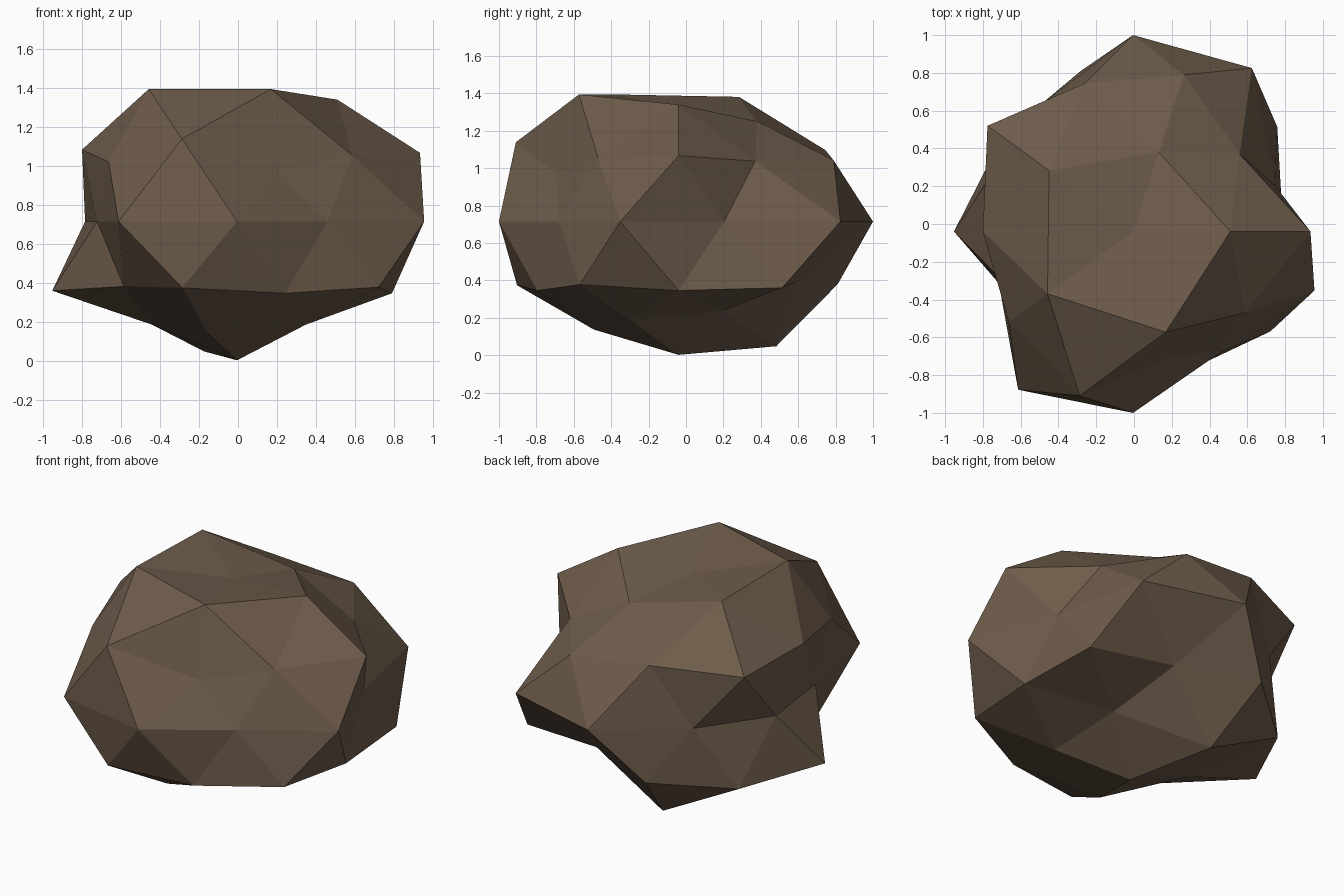
import bpy
import bmesh
import math
from mathutils import Vector

cube = bpy.data.objects.get("Cube")
if cube:
    bpy.data.objects.remove(cube, do_unlink=True)

# Plain brown stone
stone = bpy.data.materials.new("brown_stone")
stone.use_nodes = True
color = (0.155, 0.107, 0.070, 1.0)
stone.diffuse_color = color
stone.node_tree.nodes["Principled BSDF"].inputs["Base Color"].default_value = color

# How far each corner is pushed out, ring by ring from the bottom up,
# counter-clockwise from the +x side within each ring
rings = [
    [0.95],
    [0.75, 1.045, 0.83, 0.905, 0.83],
    [0.935, 0.8, 1.005, 0.845, 0.935],
    [1.055, 1.0, 1.06, 1.015, 1.005],
    [0.79, 1.07, 1.04, 0.83, 0.82, 0.755, 1.035, 0.96, 0.79, 1.01],
    [1.05, 0.975, 1.065, 0.91, 0.77],
    [0.82, 0.97, 0.935, 1.075, 0.86],
    [0.98, 0.84, 1.045, 1.065, 1.065],
    [0.8],
]
push = [radius for ring in rings for radius in ring]
center = Vector((-0.005, -0.04, 0.715))
flatten = 0.75


def ring_order(vert):
    """Sort key: ring height first, then angle around the z axis."""
    angle = math.degrees(math.atan2(vert.co.y, vert.co.x))
    return round(vert.co.z, 2), round(angle) % 360


# Faceted rock: a low-poly ball with uneven radius, squashed in height
bm = bmesh.new()
bmesh.ops.create_icosphere(bm, subdivisions=2, radius=1.0)
for vert, radius in zip(sorted(bm.verts, key=ring_order), push):
    vert.co *= radius
    vert.co.z *= flatten
    vert.co += center
for face in bm.faces:
    face.smooth = False
bmesh.ops.recalc_face_normals(bm, faces=bm.faces)

mesh = bpy.data.meshes.new("rock")
bm.to_mesh(mesh)
bm.free()
mesh.materials.append(stone)
rock = bpy.data.objects.new("rock", mesh)
bpy.context.scene.collection.objects.link(rock)
